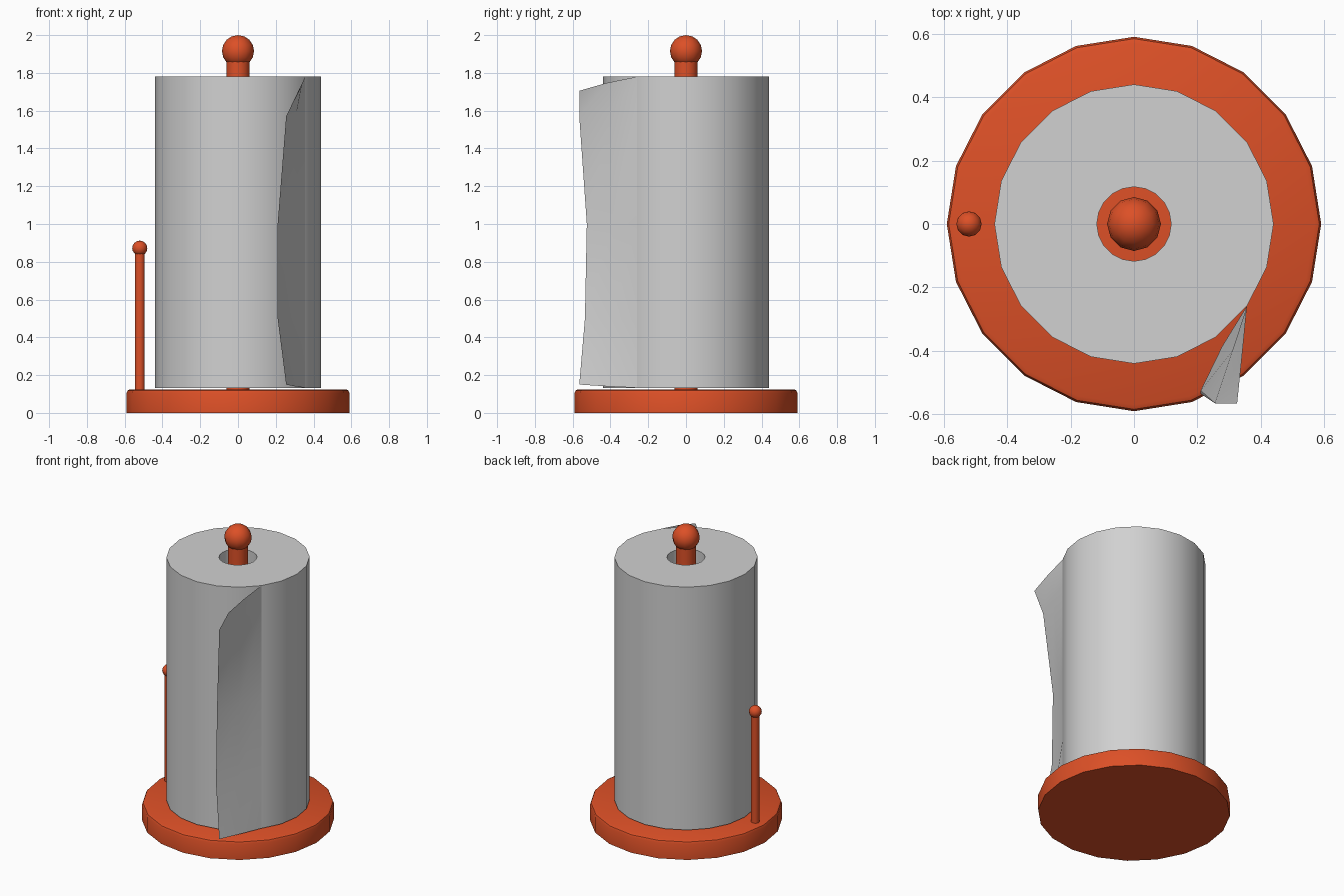
import bpy, bmesh, math

cube = bpy.data.objects.get("Cube")
if cube:
    bpy.data.objects.remove(cube, do_unlink=True)


def material(name, rgb):
    m = bpy.data.materials.new(name)
    m.use_nodes = True
    m.diffuse_color = (*rgb, 1)
    m.node_tree.nodes["Principled BSDF"].inputs["Base Color"].default_value = (*rgb, 1)
    return m


orange = material("orange paint", (0.72, 0.08, 0.02))
paper = material("grey paper", (0.64, 0.64, 0.64))


def finish(name, bm, mat):
    """Turn a bmesh into a smooth object with sharp corners."""
    mesh = bpy.data.meshes.new(name)
    bm.to_mesh(mesh)
    bm.free()
    mesh.materials.append(mat)
    mesh.shade_smooth()
    mesh.set_sharp_from_angle(angle=math.radians(40))
    ob = bpy.data.objects.new(name, mesh)
    bpy.context.collection.objects.link(ob)
    return ob


def lathe(name, profile, sides, mat, x=0, closed=False):
    """Spin a profile of (radius, z) points, listed upwards on the outside."""
    bm = bmesh.new()
    pts = [bm.verts.new((r, 0, z)) for r, z in profile]
    edges = [bm.edges.new(pair) for pair in zip(pts, pts[1:])]
    if closed:
        edges.append(bm.edges.new((pts[-1], pts[0])))
    bmesh.ops.spin(bm, geom=pts + edges, axis=(0, 0, 1), cent=(0, 0, 0),
                   angle=math.tau, steps=sides, use_merge=True)
    bmesh.ops.remove_doubles(bm, verts=bm.verts, dist=0.0001)
    bmesh.ops.recalc_face_normals(bm, faces=bm.faces)
    bmesh.ops.translate(bm, verts=bm.verts, vec=(x, 0, 0))
    return finish(name, bm, mat)


def ball(name, radius, z, mat, x=0):
    arc = [math.pi * i / 8 for i in range(9)]
    lathe(name, [(radius * math.sin(a), z - radius * math.cos(a)) for a in arc],
          12, mat, x)


# Round base with a softened top rim
lathe("base", [(0, 0), (0.59, 0), (0.59, 0.105), (0.584, 0.119),
               (0.57, 0.125), (0, 0.125)], 20, orange)

# Central and side rods with ball ends
lathe("centre_post", [(0, 0.12), (0.062, 0.12), (0.062, 1.87), (0, 1.87)], 20, orange)
ball("centre_knob", 0.085, 1.915, orange)
lathe("side_post", [(0, 0.12), (0.026, 0.12), (0.026, 0.86), (0, 0.86)], 16, orange, -0.52)
ball("side_knob", 0.04, 0.872, orange, -0.52)

# Hollow paper roll: outer wall and core share rims of differing side counts
ROLL, CORE, LOW, HIGH = 0.44, 0.117, 0.133, 1.78
lathe("paper_roll", [(CORE, LOW), (ROLL, LOW), (ROLL, HIGH), (CORE, HIGH)],
      20, paper, closed=True)

# Loose sheet peeling off one corner of the roll
a = math.radians(-36)
root = (ROLL * math.cos(a), ROLL * math.sin(a))
rows = [  # root height, middle point, free edge point
    (HIGH, (0.34, -0.42, 1.747), (0.325, -0.565, 1.705)),
    (1.6, (0.31, -0.40, 1.59), (0.255, -0.565, 1.57)),
    (1.0, (0.278, -0.385, 1.0), (0.21, -0.525, 1.0)),
    (0.5, (0.278, -0.39, 0.5), (0.21, -0.535, 0.5)),
    (LOW, (0.305, -0.41, 0.14), (0.255, -0.565, 0.15)),
]
bm = bmesh.new()
grid = [[bm.verts.new(p) for p in ((*root, z), mid, free)] for z, mid, free in rows]
for upper, lower in zip(grid, grid[1:]):
    for i in range(2):
        bm.faces.new((upper[i], upper[i + 1], lower[i + 1], lower[i]))
bm.normal_update()
if sum(f.normal.x for f in bm.faces) < 0:
    bmesh.ops.reverse_faces(bm, faces=bm.faces)
finish("loose_sheet", bm, paper)
